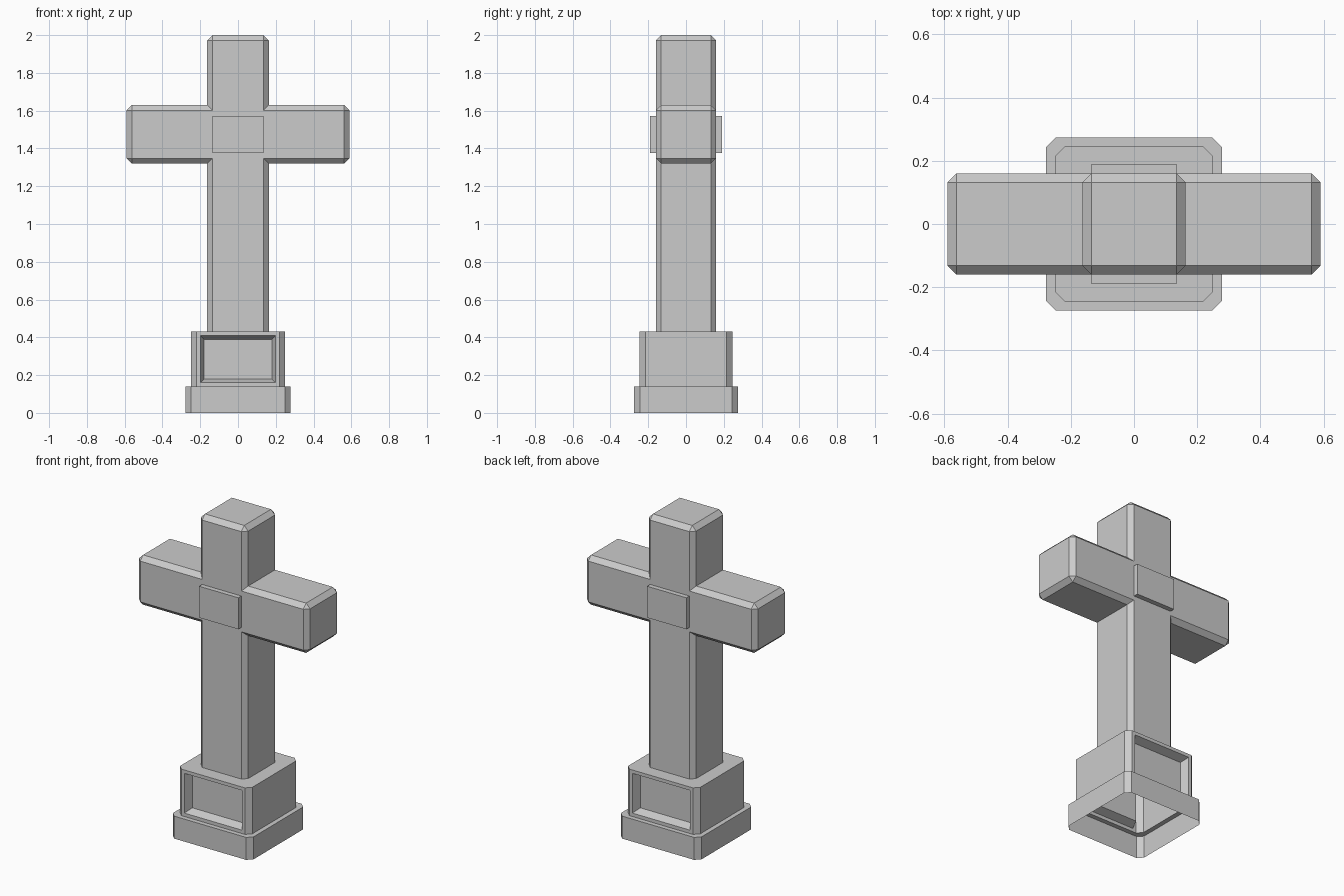
import bpy, bmesh
from mathutils import Vector

if "Cube" in bpy.data.objects:
    bpy.data.objects.remove(bpy.data.objects["Cube"])


def finish(bm, name):
    me = bpy.data.meshes.new(name)
    bmesh.ops.recalc_face_normals(bm, faces=bm.faces)
    bm.to_mesh(me)
    bm.free()
    ob = bpy.data.objects.new(name, me)
    bpy.context.collection.objects.link(ob)
    return ob


def octagon(bm, hx, hy, c, z):
    """Ring of a rectangle with cut corners."""
    pts = []
    for sx, sy in ((1, -1), (1, 1), (-1, 1), (-1, -1)):
        a, b = (sx * (hx - c), sy * hy), (sx * hx, sy * (hy - c))
        pts += [a, b] if sx * sy < 0 else [b, a]
    return [bm.verts.new((x, y, z)) for x, y in pts]


# stepped plinth: hollow, open underneath, recessed panels front and back
bm = bmesh.new()
rings = [octagon(bm, *r) for r in (
    (0.278, 0.274, 0.03, 0.0), (0.278, 0.274, 0.03, 0.14),
    (0.249, 0.245, 0.03, 0.14), (0.249, 0.245, 0.03, 0.43),
    (0.163, 0.16, 0.028, 0.43))]
for lo, hi in zip(rings, rings[1:]):
    for i in range(8):
        j = (i + 1) % 8
        bm.faces.new((lo[i], lo[j], hi[j], hi[i]))
bmesh.ops.recalc_face_normals(bm, faces=bm.faces)
bm.normal_update()
panels = [f for f in bm.faces if abs(f.normal.y) > 0.99
          and 0.2 < f.calc_center_median().z < 0.4]
for f in panels:
    if f.normal.y * f.calc_center_median().y < 0:
        bmesh.ops.reverse_faces(bm, faces=bm.faces)
        break
bmesh.ops.inset_individual(bm, faces=panels, thickness=0.03, depth=0)
bmesh.ops.inset_individual(bm, faces=panels, thickness=0.027, depth=0)
for f in panels:
    for v in f.verts:
        v.co.y -= 0.05 if v.co.y > 0 else -0.05
finish(bm, "plinth")

# cross: extruded outline with chamfered outer edges
W, A, D = 0.163, 0.59, 0.16
half = [(W, 0.43), (W, 1.32), (A, 1.32), (A, 1.63), (W, 1.63), (W, 2.0)]
outline = half + [(-x, z) for x, z in reversed(half)]
bm = bmesh.new()
face = bm.faces.new([bm.verts.new((x, -D, z)) for x, z in outline])
ext = bmesh.ops.extrude_face_region(bm, geom=[face], use_keep_orig=True)
bmesh.ops.translate(bm, vec=Vector((0, 2 * D, 0)),
                    verts=[g for g in ext["geom"] if isinstance(g, bmesh.types.BMVert)])
bottom = [f for f in bm.faces if all(v.co.z < 0.44 for v in f.verts)]
bmesh.ops.delete(bm, geom=bottom, context='FACES')
bmesh.ops.recalc_face_normals(bm, faces=bm.faces)
inner = lambda v: abs(abs(v.co.x) - W) < 1e-4 and 1.2 < v.co.z < 1.7
edges = [e for e in bm.edges if len(e.link_faces) == 2
         and not all(inner(v) for v in e.verts)]
bmesh.ops.bevel(bm, geom=edges, offset=0.028, offset_type='OFFSET',
                segments=1, profile=0.5, affect='EDGES', clamp_overlap=True)
finish(bm, "cross")

# raised plaques at the crossing, front and back
for side, name in ((-1, "front_plaque"), (1, "back_plaque")):
    bm = bmesh.new()
    bmesh.ops.create_cube(bm, size=1)
    for v in bm.verts:
        v.co = (v.co.x * 0.27, side * (0.175 + v.co.y * 0.03), 1.473 + v.co.z * 0.196)
    finish(bm, name)
